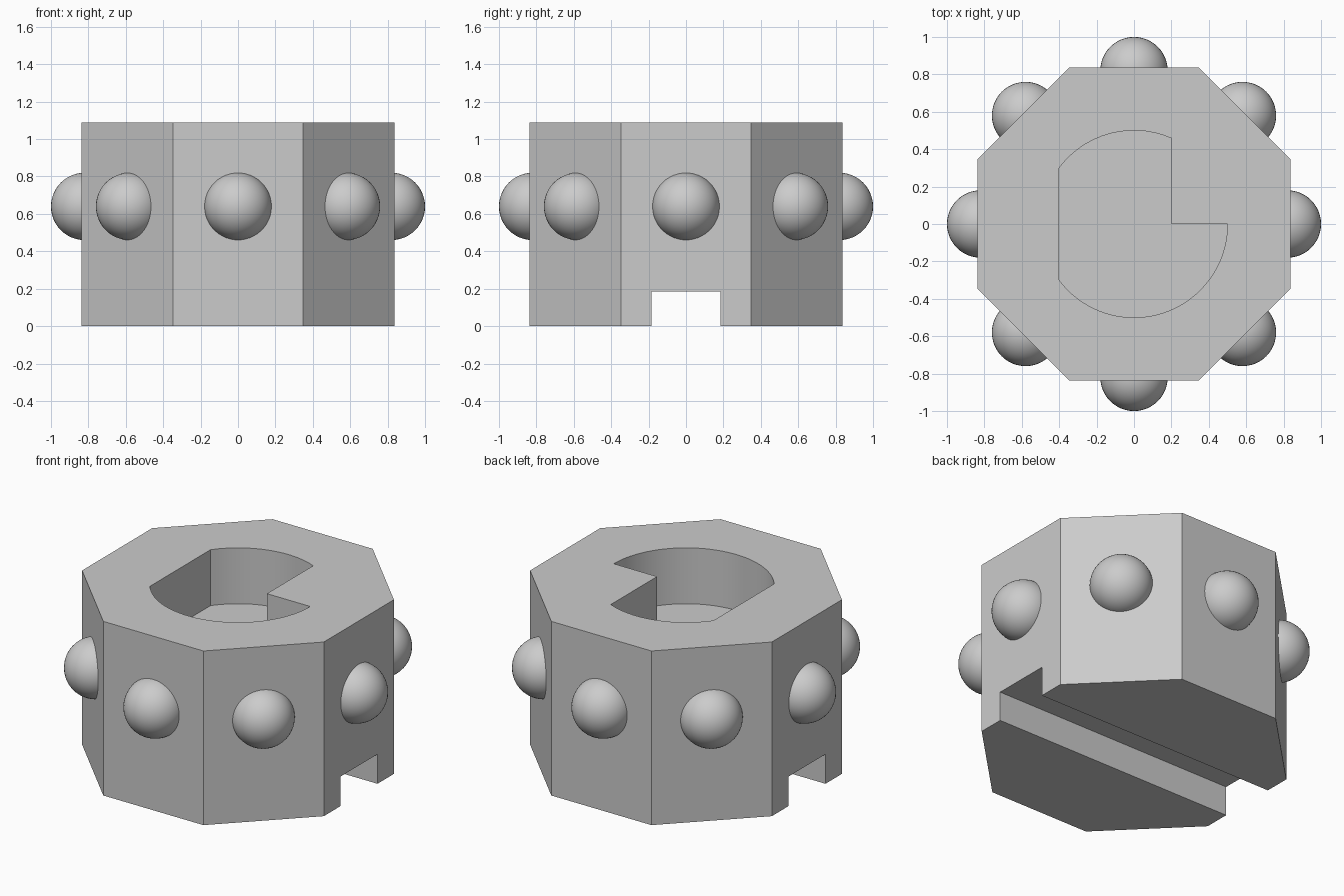
import bpy, bmesh
from math import sin, cos, pi, radians, atan2

cube = bpy.data.objects.get("Cube")
if cube:
    bpy.data.objects.remove(cube, do_unlink=True)

HEIGHT = 1.09
APOTHEM = 0.837
POCKET_FLOOR = 0.74

grey = bpy.data.materials.new("light grey")
grey.use_nodes = True
colour = (0.6, 0.6, 0.6, 1)
grey.diffuse_color = colour
grey.node_tree.nodes["Principled BSDF"].inputs["Base Color"].default_value = colour


def prism(name, outline, z0, z1):
    """Extrude an anticlockwise outline from z0 up to z1."""
    bm = bmesh.new()
    base = bm.faces.new([bm.verts.new((x, y, z0)) for x, y in outline])
    top = bmesh.ops.extrude_face_region(bm, geom=[base])["geom"]
    verts = [v for v in top if isinstance(v, bmesh.types.BMVert)]
    bmesh.ops.translate(bm, verts=verts, vec=(0, 0, z1 - z0))
    bmesh.ops.recalc_face_normals(bm, faces=bm.faces)
    mesh = bpy.data.meshes.new(name)
    bm.to_mesh(mesh)
    bm.free()
    obj = bpy.data.objects.new(name, mesh)
    bpy.context.collection.objects.link(obj)
    mesh.materials.append(grey)
    return obj


def activate(obj):
    bpy.ops.object.select_all(action="DESELECT")
    obj.select_set(True)
    bpy.context.view_layer.objects.active = obj


def cut(target, cutter):
    cutter.hide_render = True
    mod = target.modifiers.new("cut", "BOOLEAN")
    mod.operation = "DIFFERENCE"
    mod.solver = "EXACT"
    mod.object = cutter
    activate(target)
    bpy.ops.object.modifier_apply(modifier=mod.name)
    bpy.data.objects.remove(cutter, do_unlink=True)


def arc(start, end, radius, steps):
    angles = [start + (end - start) * i / steps for i in range(steps + 1)]
    return [(radius * cos(a), radius * sin(a)) for a in angles]


# Octagonal body
corner = APOTHEM / cos(pi / 8)
body = prism("octagonal_body", arc(pi / 8, pi / 8 + 7 * pi / 4, corner, 7), 0, HEIGHT)

# Round pocket with one flat side and a square corner left standing
flat = atan2(0.3, -0.4)
step = atan2(0.458, 0.2)
outline = arc(step, flat, 0.5, 14) + arc(2 * pi - flat, 2 * pi, 0.5, 36) + [(0.2, 0)]
cut(body, prism("pocket_cutter", outline, POCKET_FLOOR, HEIGHT + 0.2))

# Slot across the underside
slot = [(-1.2, -0.184), (1.2, -0.184), (1.2, 0.184), (-1.2, 0.184)]
cut(body, prism("slot_cutter", slot, -0.2, 0.185))
activate(body)
bpy.ops.object.shade_smooth_by_angle(angle=radians(30))

# One round stud on each side face
for i in range(8):
    a = i * pi / 4
    bpy.ops.mesh.primitive_uv_sphere_add(
        segments=48, ring_count=24, radius=0.18,
        location=(0.82 * cos(a), 0.82 * sin(a), 0.64))
    stud = bpy.context.object
    stud.name = f"round_stud_{i + 1}"
    stud.data.materials.append(grey)
    bpy.ops.object.shade_smooth()
